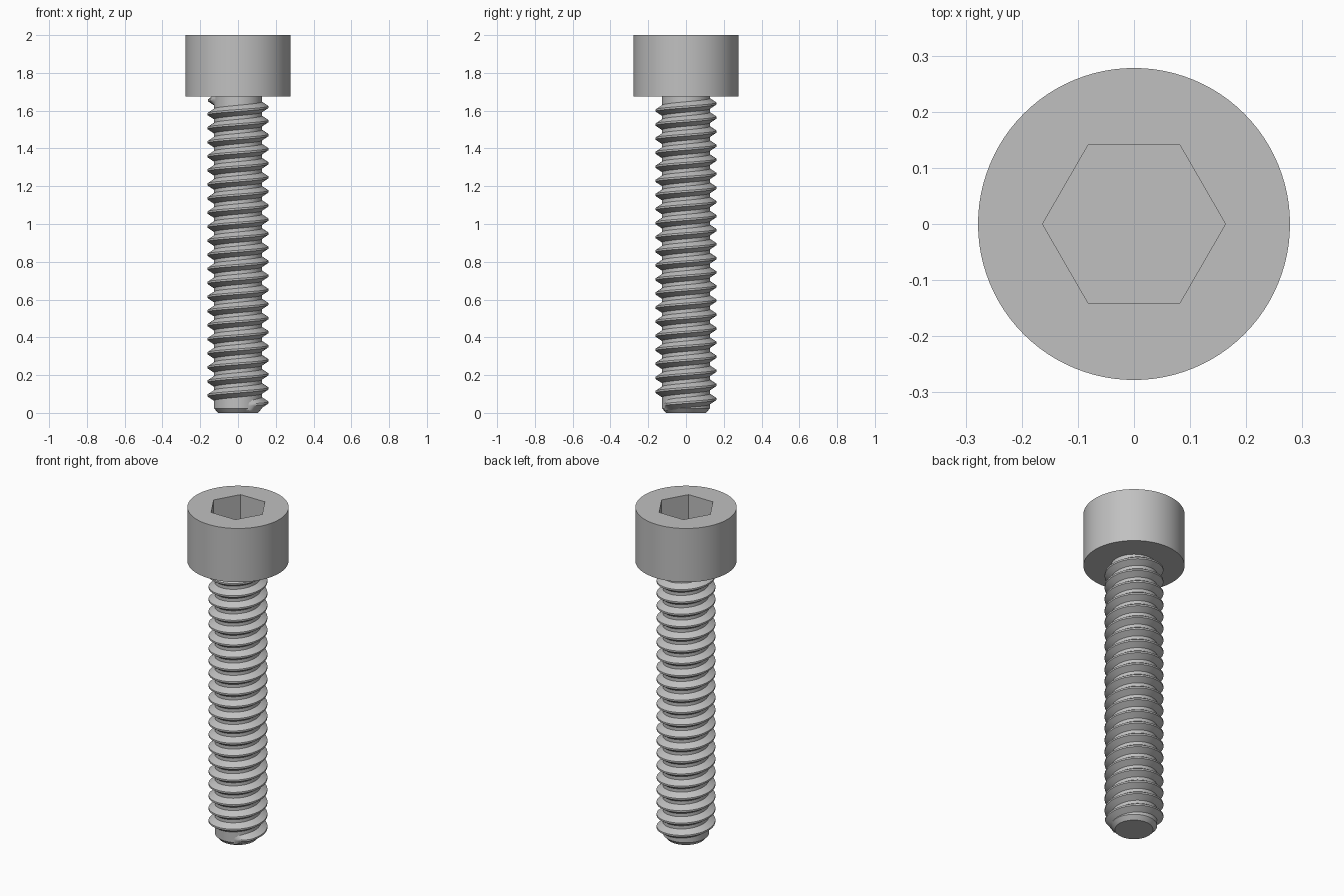
import bpy, bmesh, math
from math import cos, sin, radians, tau

cube = bpy.data.objects.get("Cube")
if cube:
    bpy.data.objects.remove(cube, do_unlink=True)

steel = bpy.data.materials.new("steel grey")
steel.use_nodes = True
steel.diffuse_color = (0.53, 0.53, 0.53, 1)
steel.node_tree.nodes["Principled BSDF"].inputs["Base Color"].default_value = (0.53, 0.53, 0.53, 1)

HEAD_BOTTOM = 1.674
PITCH = 0.0745
CORE_R = 0.127


def ring(bm, radius, z, sides):
    return [bm.verts.new((radius * cos(tau * i / sides), radius * sin(tau * i / sides), z))
            for i in range(sides)]


def bridge(bm, lower, upper):
    n = len(lower)
    for i in range(n):
        j = (i + 1) % n
        bm.faces.new((lower[i], lower[j], upper[j], upper[i]))


def finish(bm, name):
    bmesh.ops.recalc_face_normals(bm, faces=bm.faces)
    mesh = bpy.data.meshes.new(name)
    bm.to_mesh(mesh)
    bm.free()
    mesh.materials.append(steel)
    mesh.shade_smooth()
    mesh.set_sharp_from_angle(angle=radians(30))
    obj = bpy.data.objects.new(name, mesh)
    bpy.context.collection.objects.link(obj)


# Cylindrical head with a hexagonal socket
bm = bmesh.new()
per_side = 16
sides = 6 * per_side
bottom = ring(bm, 0.278, HEAD_BOTTOM, sides)
top = ring(bm, 0.278, 2, sides)
hex_top = ring(bm, 0.163, 2, 6)
hex_floor = ring(bm, 0.163, 1.82, 6)
bridge(bm, bottom, top)
bridge(bm, hex_floor, hex_top)
bm.faces.new(bottom)
bm.faces.new(hex_floor)
for i in range(6):
    arc = [top[(i * per_side + k) % sides] for k in range(per_side + 1)]
    bm.faces.new(arc + [hex_top[(i + 1) % 6], hex_top[i]])
finish(bm, "head")

# Plain core of the shank with a chamfered tip
bm = bmesh.new()
levels = [ring(bm, r, z, 64) for r, z in
          ((0.105, 0), (CORE_R, 0.024), (CORE_R, HEAD_BOTTOM + 0.01))]
for low, high in zip(levels, levels[1:]):
    bridge(bm, low, high)
bm.faces.new(levels[0])
bm.faces.new(levels[-1])
finish(bm, "shank")

# Right-handed helical thread, fading into the core at both ends
bm = bmesh.new()
start, end, fade = -68, 21 * 360 + 205, 35
steps = (end - start) // 7
previous = None
for i in range(steps + 1):
    degrees = start + (end - start) * i / steps
    grow = min(1, (degrees - start) / fade, (end - degrees) / fade)
    crest = CORE_R - 0.004 + (0.1615 - CORE_R + 0.004) * grow
    z = 0.055 + PITCH * degrees / 360
    a = radians(degrees)
    section = [bm.verts.new((r * cos(a), r * sin(a), z + dz)) for r, dz in
               ((CORE_R - 0.005, -0.031), (crest, -0.005),
                (crest, 0.005), (CORE_R - 0.005, 0.031))]
    if previous:
        bridge(bm, previous, section)
    else:
        bm.faces.new(section)
    previous = section
bm.faces.new(previous)
finish(bm, "thread")
